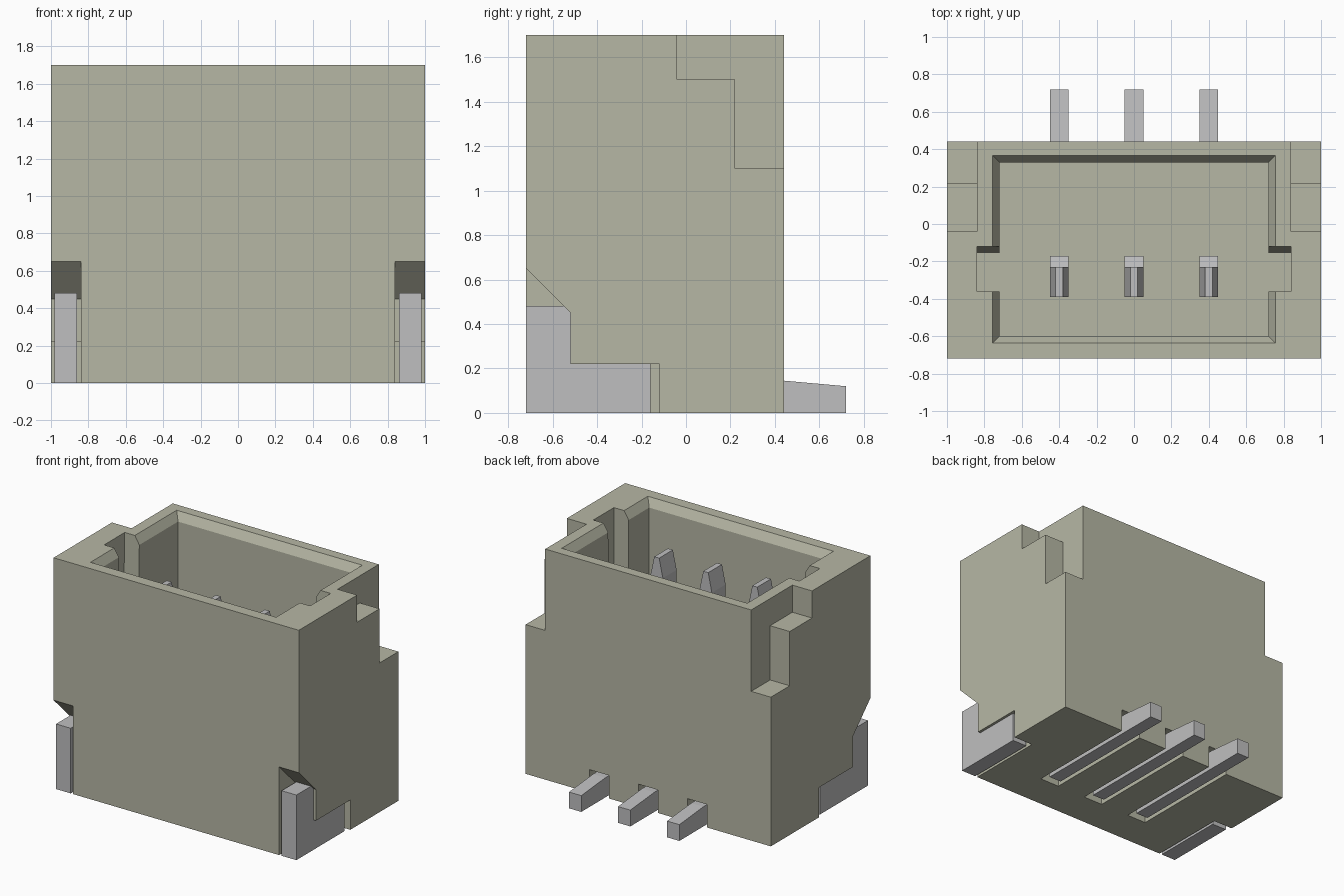
import bpy, bmesh
from mathutils import Vector

if "Cube" in bpy.data.objects:
    bpy.data.objects.remove(bpy.data.objects["Cube"], do_unlink=True)


def material(name, rgb):
    m = bpy.data.materials.new(name)
    m.use_nodes = True
    m.diffuse_color = (*rgb, 1)
    m.node_tree.nodes["Principled BSDF"].inputs["Base Color"].default_value = (*rgb, 1)
    return m


plastic = material("beige plastic", (0.47, 0.475, 0.375))
metal = material("tinned metal", (0.52, 0.52, 0.525))


def add_prism(bm, profile, axis, lo, hi):
    """Extrude a profile along x (points are y, z) or y (points are x, z)."""
    def place(p, d):
        return (d, p[0], p[1]) if axis == "x" else (p[0], d, p[1])
    face = bm.faces.new([bm.verts.new(place(p, lo)) for p in profile])
    ext = bmesh.ops.extrude_face_region(bm, geom=[face])
    verts = [g for g in ext["geom"] if isinstance(g, bmesh.types.BMVert)]
    bmesh.ops.translate(bm, verts=verts, vec=Vector(place((0, 0), hi - lo)))


def make_object(name, bm, mat):
    bmesh.ops.recalc_face_normals(bm, faces=bm.faces)
    mesh = bpy.data.meshes.new(name)
    bm.to_mesh(mesh)
    bm.free()
    mesh.materials.append(mat)
    ob = bpy.data.objects.new(name, mesh)
    bpy.context.collection.objects.link(ob)
    return ob


def prism(name, profile, axis, lo, hi, mat=plastic):
    bm = bmesh.new()
    add_prism(bm, profile, axis, lo, hi)
    return make_object(name, bm, mat)


def rect(a0, a1, b0, b1):
    return [(a0, b0), (a1, b0), (a1, b1), (a0, b1)]


def cut(target, cutter):
    cutter.hide_render = True
    mod = target.modifiers.new("cut", "BOOLEAN")
    mod.operation = "DIFFERENCE"
    mod.solver = "EXACT"
    mod.object = cutter
    bpy.context.view_layer.objects.active = target
    bpy.ops.object.modifier_apply(modifier=mod.name)
    bpy.data.objects.remove(cutter, do_unlink=True)


TOP, FLOOR = 1.7, 0.25
housing = prism("housing", rect(-0.72, 0.44, 0, TOP), "x", -1, 1)

# Open cavity with a chamfered mouth
cut(housing, prism("cavity_cutter", rect(-0.72, 0.72, FLOOR, TOP + 0.2), "y", -0.6, 0.33))
bm = bmesh.new()
rings = []
for z, grow in ((TOP - 0.06, 0), (TOP, 0.037), (TOP + 0.1, 0.037)):
    rings.append([bm.verts.new((x, y, z)) for x, y in
                  rect(-0.72 - grow, 0.72 + grow, -0.6 - grow, 0.33 + grow)])
bm.faces.new(rings[0])
bm.faces.new(rings[-1])
for low, high in zip(rings, rings[1:]):
    for i in range(4):
        j = (i + 1) % 4
        bm.faces.new((low[i], low[j], high[j], high[i]))
cut(housing, make_object("mouth_cutter", bm, plastic))

# Side features: key groove, stepped back corner, foot recess
groove = [(-0.36, FLOOR), (-0.155, FLOOR), (-0.12, TOP), (-0.12, TOP + 0.1), (-0.36, TOP + 0.1)]
step = [(-0.04, 1.5), (0.22, 1.5), (0.22, 1.1), (0.6, 1.1), (0.6, 1.9), (-0.04, 1.9)]
recess = [(-0.8, 0.73), (-0.52, 0.45), (-0.52, 0.22), (-0.12, 0.22), (-0.12, -0.1), (-0.8, -0.1)]
tab = [(-0.72, 0), (-0.72, 0.48), (-0.55, 0.48), (-0.52, 0.45), (-0.52, 0.22),
       (-0.16, 0.22), (-0.16, 0)]
for side, s in (("left", 1), ("right", -1)):
    for name, profile, a, b in (("groove", groove, 0.6, 0.84), ("step", step, 0.84, 1.2),
                                ("recess", recess, 0.84, 1.2)):
        cut(housing, prism(name + "_cutter", profile, "x", *sorted((s * a, s * b))))
    # Solder tab sitting in the foot recess
    prism(side + "_solder_tab", tab, "x", *sorted((s * 0.86, s * 0.98)), metal)

# Contacts: upright pin with tapered tip, bent into a rear lead in an underside slot
lead = [(-0.39, 0), (0.72, 0), (0.72, 0.12), (0.44, 0.145), (-0.17, 0.145),
        (-0.17, 0.28), (-0.23, 0.34), (-0.39, 0.34)]
for label, x in (("right", -0.4), ("middle", 0), ("left", 0.4)):
    cut(housing, prism("slot_cutter", rect(x - 0.08, x + 0.08, -0.1, 0.17), "y", -0.45, 0.6))
    bm = bmesh.new()
    add_prism(bm, lead, "x", x - 0.05, x + 0.05)
    tip = [(x - 0.05, 0.34), (x + 0.05, 0.34), (x + 0.05, 1.36),
           (x + 0.02, 1.5), (x - 0.02, 1.5), (x - 0.05, 1.36)]
    add_prism(bm, tip, "y", -0.39, -0.23)
    make_object(label + "_contact", bm, metal)
